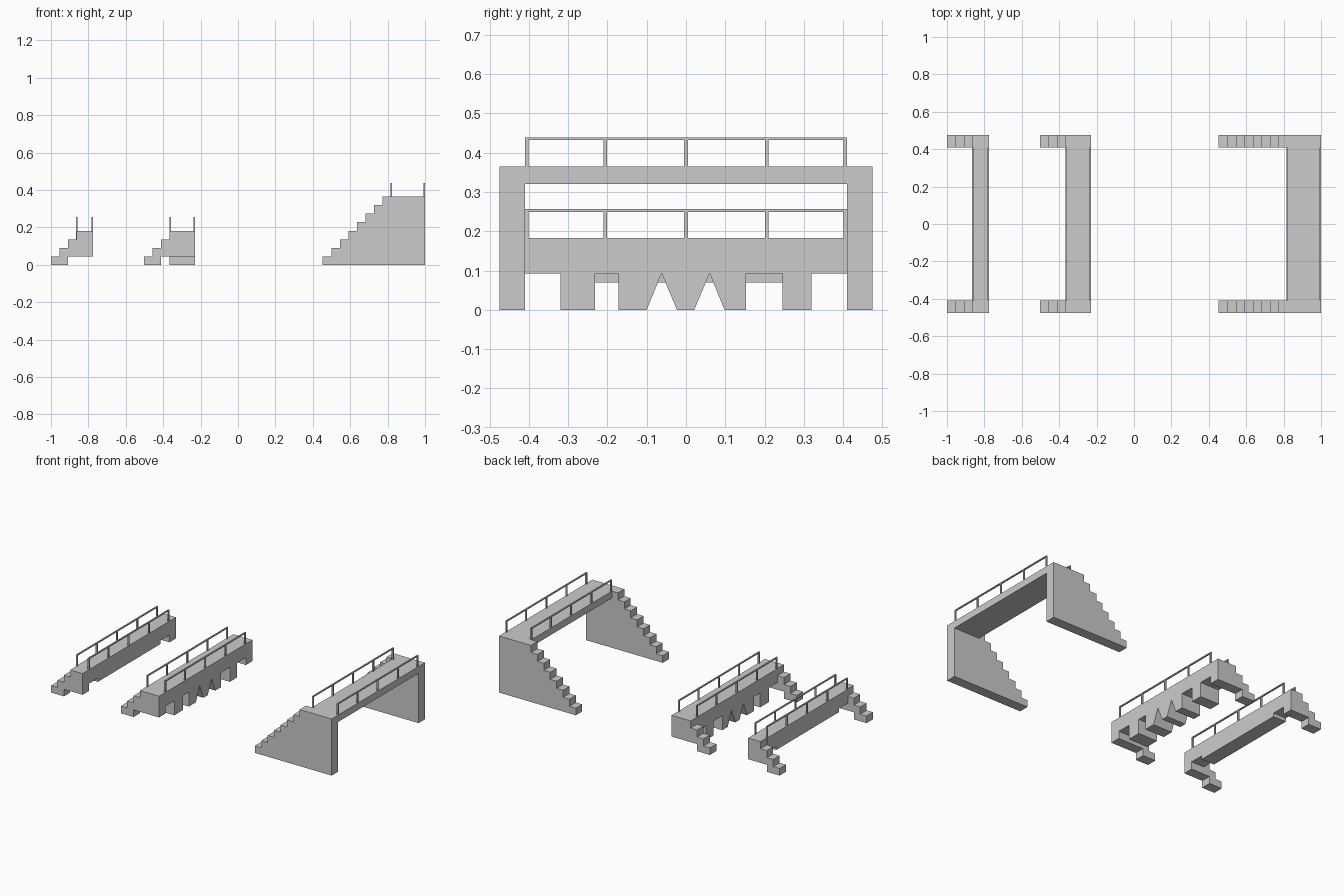
import bpy, bmesh

if "Cube" in bpy.data.objects:
    bpy.data.objects.remove(bpy.data.objects["Cube"])

S = 0.0456          # tread depth and riser height
Y0, Y1 = 0.41, 0.475  # inner and outer side of the stair blocks


def prism(name, pts, axis, a, b):
    """Extrude a closed 2D profile along x (pts = y,z) or y (pts = x,z)."""
    bm = bmesh.new()
    place = (lambda p, t: (t, p[0], p[1])) if axis == 'x' else (lambda p, t: (p[0], t, p[1]))
    face = bm.faces.new([bm.verts.new(place(p, a)) for p in pts])
    ext = bmesh.ops.extrude_face_region(bm, geom=[face])
    for v in ext['geom']:
        if isinstance(v, bmesh.types.BMVert):
            v.co['xy'.index(axis)] = b
    bmesh.ops.recalc_face_normals(bm, faces=bm.faces)
    me = bpy.data.meshes.new(name)
    bm.to_mesh(me)
    bm.free()
    ob = bpy.data.objects.new(name, me)
    bpy.context.collection.objects.link(ob)
    return ob


def box(bm, x0, x1, y0, y1, z0, z1):
    vs = bmesh.ops.create_cube(bm, size=1)['verts']
    for v in vs:
        v.co = ((x0 + x1) / 2 + v.co.x * (x1 - x0),
                (y0 + y1) / 2 + v.co.y * (y1 - y0),
                (z0 + z1) / 2 + v.co.z * (z1 - z0))


def stairs(name, x0, x1, n, raised):
    """Stepped side profile at both ends; raised ones stand on the first step only."""
    pts = [(x0, 0)]
    for i in range(n):
        pts += [(x0 + i * S, (i + 1) * S)]
        pts += [(x0 + (i + 1) * S if i < n - 1 else x1, (i + 1) * S)]
    if raised:
        pts += [(x1, S), (x0 + 2 * S, S), (x0 + 2 * S, 0)]
    else:
        pts += [(x1, 0)]
    prism(name + "_front_stairs", pts, 'y', -Y1, -Y0)
    prism(name + "_back_stairs", pts, 'y', Y0, Y1)


def railings(name, x0, x1, z):
    t, h = 0.009, 0.074
    for side, x in (("left", x0), ("right", x1 - t)):
        bm = bmesh.new()
        box(bm, x, x + t, -Y0, Y0, z + h - 0.007, z + h)
        for y in (-0.4055, -0.206, 0, 0.206, 0.4055):
            box(bm, x, x + t, y - t / 2, y + t / 2, z, z + h - 0.007)
        me = bpy.data.meshes.new(name)
        bm.to_mesh(me)
        bm.free()
        ob = bpy.data.objects.new(f"{name}_{side}_railing", me)
        bpy.context.collection.objects.link(ob)


def bridge(name, x0, xd, x1, n, raised, underside):
    """underside: (y, z) points from -y to +y along the bottom of the deck."""
    z = n * S
    stairs(name, x0, x1, n, raised)
    prism(name + "_deck", [(-Y0, z)] + underside + [(Y0, z)], 'x', xd, x1)
    railings(name, xd, x1, z)


# Small bridge with a slightly lowered beam
bridge("beam_bridge", -1.0, -0.867, -0.775, 4, True,
       [(-Y0, 0.093), (-0.32, 0.093), (-0.32, 0.07),
        (0.32, 0.07), (0.32, 0.093), (Y0, 0.093)])

# Small bridge on piers with square and triangular openings
bridge("pier_bridge", -0.503, -0.366, -0.23, 4, True,
       [(-Y0, 0.093), (-0.32, 0.093), (-0.32, 0), (-0.232, 0), (-0.232, 0.093),
        (-0.172, 0.093), (-0.172, 0), (-0.1, 0), (-0.062, 0.093), (-0.023, 0),
        (0.021, 0), (0.06, 0.093), (0.098, 0), (0.153, 0), (0.153, 0.093),
        (0.245, 0.093), (0.245, 0), (0.32, 0), (0.32, 0.093), (Y0, 0.093)])

# Tall bridge with a thin deck between solid stairs
bridge("tall_bridge", 0.453, 0.815, 1.0, 8, False, [(-Y0, 0.32), (Y0, 0.32)])
